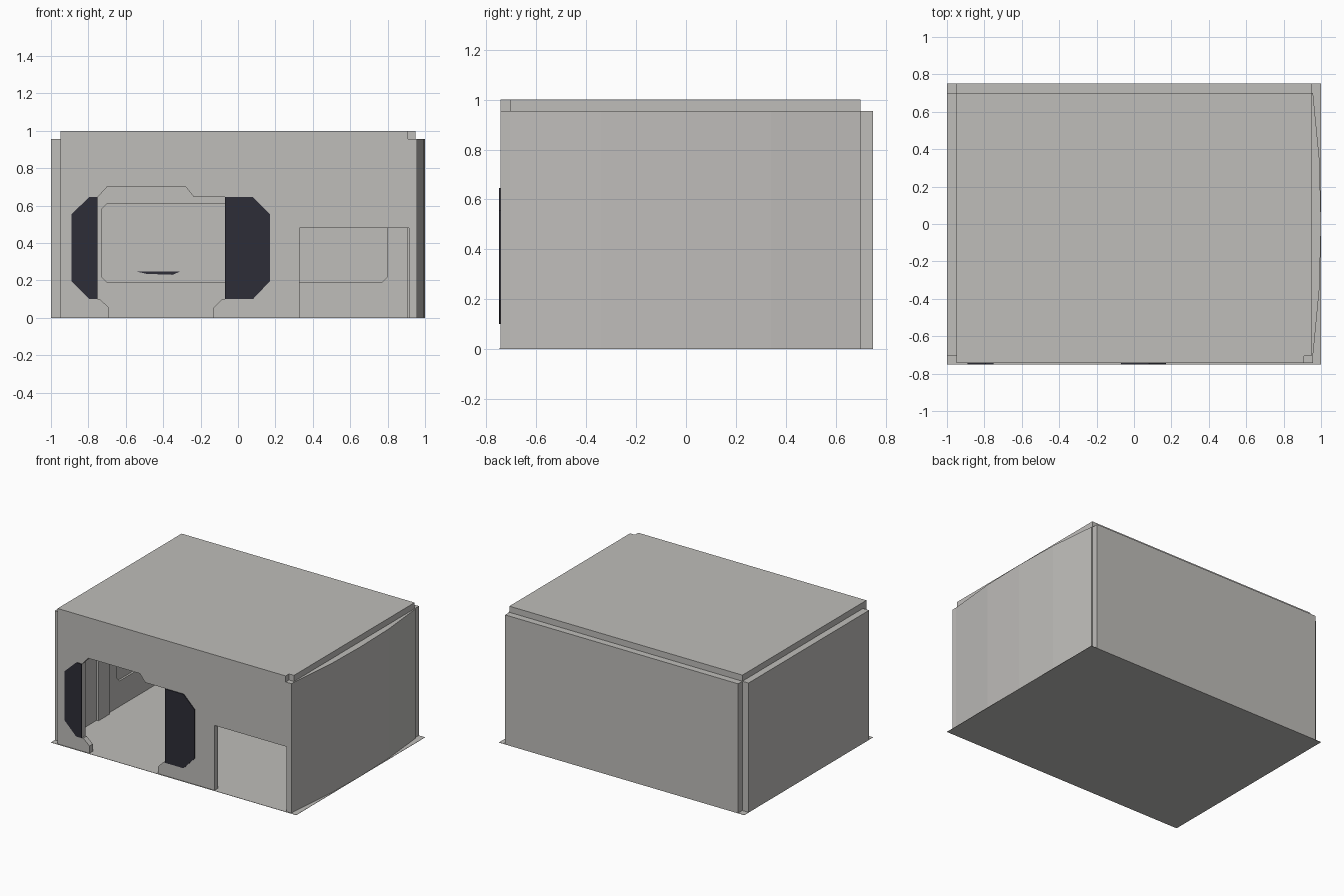
import bpy, bmesh
from mathutils import Vector

if "Cube" in bpy.data.objects:
    bpy.data.objects.remove(bpy.data.objects["Cube"])


def material(name, r, g, b):
    m = bpy.data.materials.new(name)
    m.diffuse_color = (r, g, b, 1)
    m.use_nodes = True
    m.node_tree.nodes["Principled BSDF"].inputs["Base Color"].default_value = m.diffuse_color
    return m


GREY = material("warm grey", 0.52, 0.51, 0.49)
DARK = material("dark slate", 0.026, 0.026, 0.038)


def prism(name, points, axis, lo, hi, mat=GREY):
    """Extrude a 2D outline along an axis ('x': y,z  'y': x,z  'z': x,y)."""
    def place(p, d):
        return {"x": (d, p[0], p[1]), "y": (p[0], d, p[1]), "z": (p[0], p[1], d)}[axis]
    bm = bmesh.new()
    face = bm.faces.new([bm.verts.new(place(p, lo)) for p in points])
    res = bmesh.ops.extrude_face_region(bm, geom=[face])
    shift = Vector(place((0, 0), hi - lo))
    for v in res["geom"]:
        if isinstance(v, bmesh.types.BMVert):
            v.co += shift
    bmesh.ops.recalc_face_normals(bm, faces=bm.faces)
    me = bpy.data.meshes.new(name)
    bm.to_mesh(me)
    bm.free()
    me.materials.append(mat)
    ob = bpy.data.objects.new(name, me)
    bpy.context.collection.objects.link(ob)
    return ob


def rect(a0, a1, b0, b1):
    return [(a0, b0), (a1, b0), (a1, b1), (a0, b1)]


def chamfered(a0, a1, b0, b1, c):
    return [(a0 + c, b0), (a1 - c, b0), (a1, b0 + c), (a1, b1 - c),
            (a1 - c, b1), (a0 + c, b1), (a0, b1 - c), (a0, b0 + c)]


def cut(ob, cutter):
    mod = ob.modifiers.new("recess", "BOOLEAN")
    mod.operation = "DIFFERENCE"
    mod.solver = "EXACT"
    mod.object = cutter
    bpy.context.view_layer.objects.active = ob
    bpy.ops.object.modifier_apply(modifier=mod.name)
    bpy.data.objects.remove(cutter)


# Floor sheet under everything
prism("floor", rect(-1, 1, -0.75, 0.75), "z", 0.0, 0.002)

# Roof slab
prism("roof", rect(-0.95, 0.95, -0.705, 0.70), "z", 0.955, 1.0)

# Front wall, with the wide entrance and the low doorway open to the floor
front = [(-0.95, 0), (-0.69, 0), (-0.69, 0.055), (-0.74, 0.10), (-0.75, 0.10),
         (-0.75, 0.645), (-0.70, 0.70), (-0.28, 0.70), (-0.235, 0.645),
         (-0.07, 0.645), (-0.07, 0.10), (-0.085, 0.10), (-0.13, 0.055), (-0.13, 0),
         (0.33, 0), (0.33, 0.48), (0.915, 0.48), (0.915, 0),
         (0.957, 0), (0.957, 0.955), (0.91, 0.955), (0.91, 1.0), (-0.95, 1.0)]
prism("front_wall", front, "y", -0.744, -0.705)

# Dark chamfered plates on both sides of the entrance
prism("entrance_plate_left",
      [(-0.75, 0.10), (-0.75, 0.645), (-0.795, 0.645), (-0.89, 0.555),
       (-0.89, 0.195), (-0.795, 0.10)], "y", -0.75, -0.743, DARK)
prism("entrance_plate_right",
      [(-0.07, 0.10), (0.08, 0.10), (0.17, 0.195), (0.17, 0.555),
       (0.08, 0.645), (-0.07, 0.645)], "y", -0.75, -0.743, DARK)

# Back wall with a shallow recessed panel inside
back = prism("back_wall", rect(-0.95, 0.95, 0, 0.955), "y", 0.70, 0.75)
cut(back, prism("panel_cutter", chamfered(-0.73, 0.80, 0.19, 0.61, 0.03), "y", 0.6, 0.715))
prism("dark_slot", [(-0.54, 0.247), (-0.49, 0.235), (-0.35, 0.23), (-0.31, 0.247)],
      "y", 0.708, 0.716, DARK)

# Left wall with a recessed panel and a pilaster inside
left = prism("left_wall", rect(-0.705, 0.70, 0, 0.955), "x", -1.0, -0.95)
cut(left, prism("panel_cutter", chamfered(-0.05, 0.62, 0.19, 0.61, 0.03), "x", -0.965, -0.8))
prism("left_pilaster", rect(-0.29, -0.16, 0, 0.65), "x", -0.95, -0.935)

# Right wall, bowed outwards in four flat facets
bow = [(0.957, -0.705), (0.992, -0.34), (1.0, 0.0), (0.992, 0.34), (0.957, 0.70)]
prism("right_wall", bow + [(x - 0.05, y) for x, y in reversed(bow)], "z", 0.0, 0.955)
